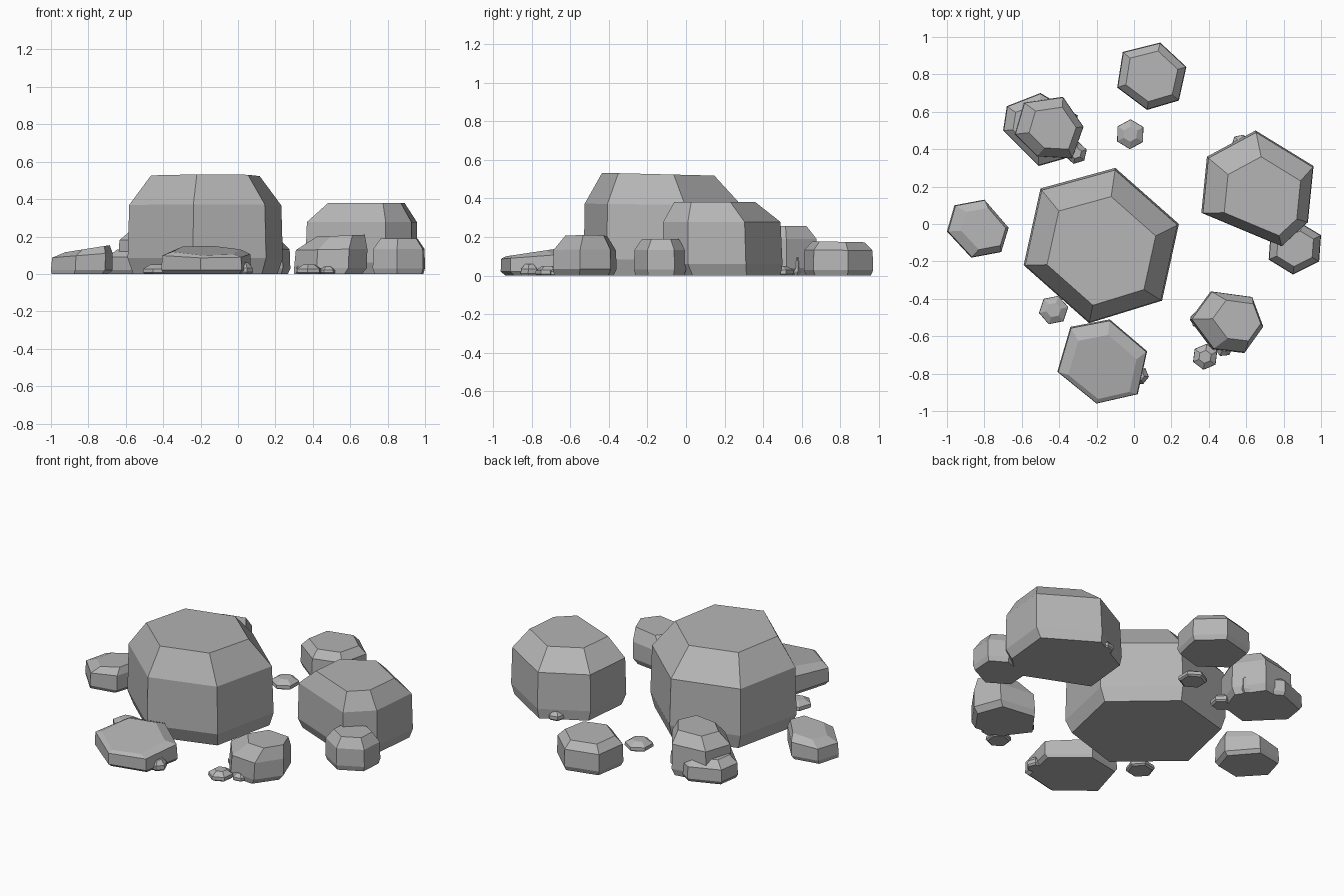
import bpy
import bmesh
import math
from mathutils import Vector

cube = bpy.data.objects.get("Cube")
if cube:
    bpy.data.objects.remove(cube, do_unlink=True)

# Single stone colour
stone = bpy.data.materials.new("stone_grey")
stone.use_nodes = True
grey = (0.46, 0.46, 0.46, 1)
stone.diffuse_color = grey
stone.node_tree.nodes["Principled BSDF"].inputs["Base Color"].default_value = grey


def rock(name, outline, height, top=0.7, rim=0.7, tilt=(0, 0), shift=(0, 0), base=0.93):
    """Faceted stone: stacked rings of an outline given in hundredths of a unit."""
    points = [Vector(p) / 100 for p in outline]
    centre = sum(points, Vector((0, 0))) / len(points)
    slope, lean = Vector(tilt), Vector(shift)
    # Each level: scale, height, share of the tilt, share of the shift
    levels = [
        (base, 0, 0, -0.3),
        (1, height * 0.16, 0, 0),
        (0.98, height * rim, 0.5, 0.1),
        (top, height, 1, 1),
    ]
    bm = bmesh.new()
    rings = []
    for scale, z, tilting, leaning in levels:
        ring = []
        for p in points:
            offset = (p - centre) * scale
            flat = centre + offset + lean * leaning
            ring.append(bm.verts.new((flat.x, flat.y, z + slope.dot(offset) * tilting)))
        rings.append(ring)
    count = len(points)
    for lower, upper in zip(rings, rings[1:]):
        for i in range(count):
            j = (i + 1) % count
            bm.faces.new((lower[i], lower[j], upper[j], upper[i]))
    bm.faces.new(rings[0])
    bm.faces.new(rings[-1])
    bmesh.ops.recalc_face_normals(bm, faces=bm.faces)
    mesh = bpy.data.meshes.new(name)
    bm.to_mesh(mesh)
    bm.free()
    mesh.materials.append(stone)
    obj = bpy.data.objects.new(name, mesh)
    bpy.context.collection.objects.link(obj)
    return obj


def pebble(name, x, y, radius, height, turn=0, tilt=(0, 0)):
    """Small six-sided stone."""
    angles = [turn + i * math.tau / 6 for i in range(6)]
    outline = [(x + radius * math.cos(a), y + radius * math.sin(a)) for a in angles]
    return rock(name, outline, height, top=0.5, rim=0.55, tilt=tilt, base=0.85)


# Two large boulders
rock("main_boulder",
     [(-10, 30), (24, 0), (15, -41), (-24, -53), (-59, -22), (-50, 19)],
     0.525, tilt=(0, -0.025), shift=(0, -0.03))
rock("left_boulder",
     [(65, 50), (96, 31), (93, 1), (79, -12), (36, 6), (39, 36)],
     0.38, top=0.68, rim=0.73, shift=(0.02, -0.04))

# Medium stones around them
rock("front_slab",
     [(-34, -55), (-13, -51), (7, -68), (2, -91), (-20, -96), (-41, -79)],
     0.125, top=0.76, rim=0.82, tilt=(0, 0.15), shift=(0, -0.03))
rock("right_stone",
     [(-80, 13), (-67, -2), (-71, -15), (-87, -18), (-100, -4), (-96, 10)],
     0.135, top=0.72, rim=0.74, tilt=(0.16, 0), shift=(0.03, 0))
rock("back_stone",
     [(14, 97), (28, 84), (24, 66), (7, 61), (-9, 73), (-6, 92)],
     0.175, top=0.75, rim=0.75, tilt=(0, -0.02))
rock("rear_stack_lower",
     [(-50, 70), (-30, 58), (-37, 35), (-51, 31), (-70, 50), (-68, 63)],
     0.13, top=0.72)
rock("rear_stack_upper",
     [(-38, 68), (-27, 52), (-33, 35), (-52, 36), (-64, 48), (-59, 65)],
     0.25, top=0.68, rim=0.74, tilt=(0.05, 0.03), shift=(0.02, 0))
rock("front_left_stone",
     [(41, -36), (63, -39), (69, -55), (59, -69), (42, -67), (30, -51)],
     0.205, top=0.66, rim=0.64, tilt=(0.04, 0), shift=(0.05, 0.01))
rock("left_small_stone",
     [(90, 0), (100, -6), (99, -20), (85, -27), (72, -19), (73, -5)],
     0.19, top=0.7)

# Scattered pebbles
pebble("back_pebble", -2, 48, 8, 0.05, 0.5)
pebble("front_pebble", -43, -46, 8, 0.05, 0.2)
pebble("front_left_pebble", 38, -71, 7, 0.05, 0.4)
pebble("front_left_inner_pebble", 48, -66, 5, 0.04, 0.1)
pebble("front_left_side_pebble", 35, -51, 5, 0.06, 0.8)
pebble("rear_stack_pebble", -31, 38, 6, 0.06, 0.3)
pebble("slab_pebble", 3, -81, 5, 0.06, 0.9)
pebble("boulder_pebble", 57, 43, 5, 0.05, 0.2)
